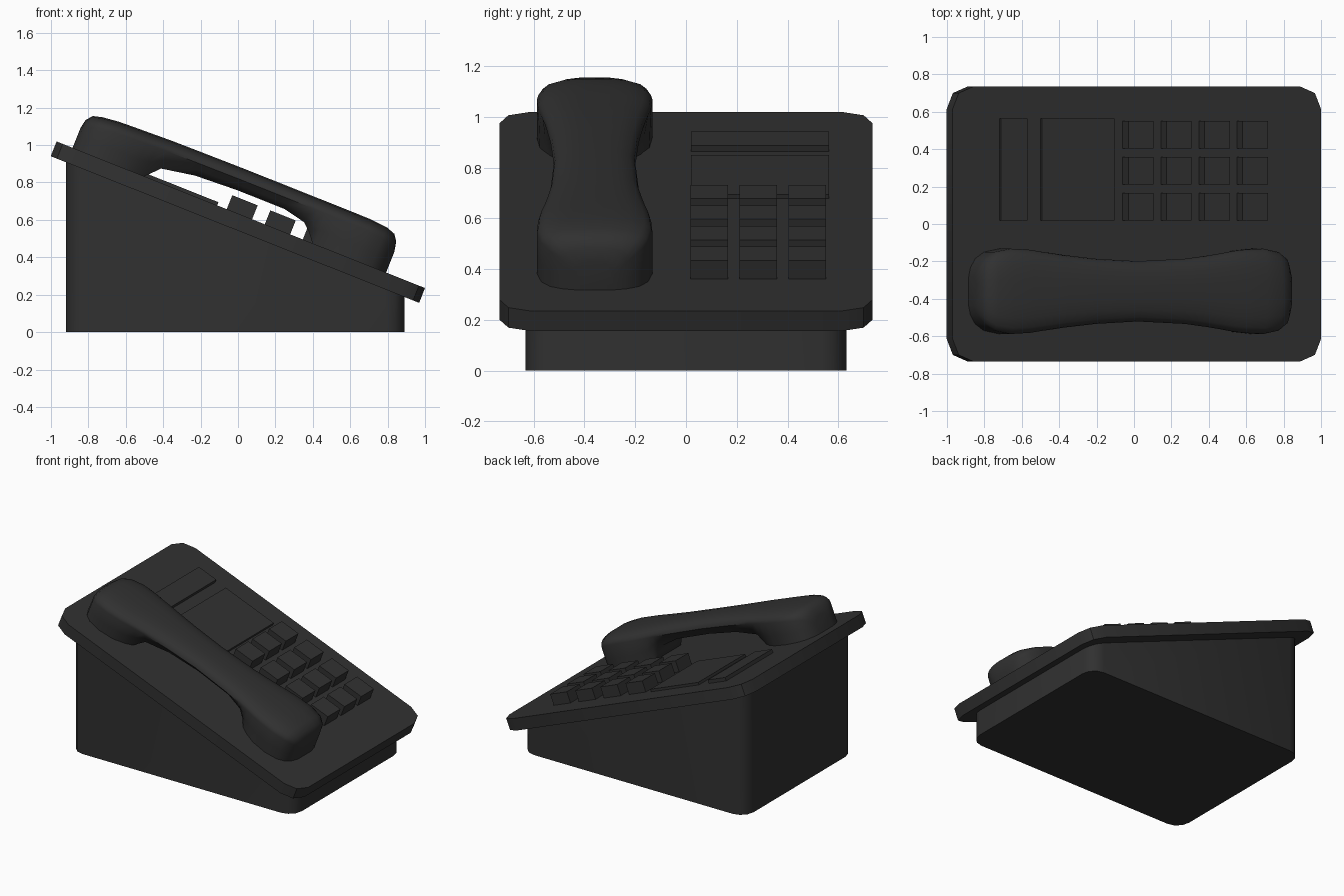
import bpy, bmesh, math
from mathutils import Matrix, Vector

cube = bpy.data.objects.get("Cube")
if cube:
    bpy.data.objects.remove(cube, do_unlink=True)

black = bpy.data.materials.new("charcoal_plastic")
black.use_nodes = True
color = (0.03, 0.03, 0.03, 1)
black.diffuse_color = color
black.node_tree.nodes["Principled BSDF"].inputs["Base Color"].default_value = color

# Frame of the sloping deck: x runs down the slope, z is its normal
TILT = math.radians(21.7)
DECK = Matrix.Translation((0.015, 0, 0.6275)) @ Matrix.Rotation(TILT, 4, 'Y')


def finish(name, bm, matrix=None, angle=35):
    bmesh.ops.recalc_face_normals(bm, faces=bm.faces)
    if matrix:
        bm.transform(matrix)
    mesh = bpy.data.meshes.new(name)
    bm.to_mesh(mesh)
    bm.free()
    mesh.materials.append(black)
    obj = bpy.data.objects.new(name, mesh)
    bpy.context.collection.objects.link(obj)
    bpy.ops.object.select_all(action='DESELECT')
    obj.select_set(True)
    bpy.context.view_layer.objects.active = obj
    bpy.ops.object.shade_smooth_by_angle(angle=math.radians(angle))
    return obj


def loft(rings):
    bm = bmesh.new()
    loops = [[bm.verts.new(p) for p in ring] for ring in rings]
    n = len(loops[0])
    for a, b in zip(loops, loops[1:]):
        for i in range(n):
            j = (i + 1) % n
            bm.faces.new((a[i], a[j], b[j], b[i]))
    bm.faces.new(loops[0])
    bm.faces.new(loops[-1])
    return bm


def rounded_rect(x0, x1, half_y, radius, steps):
    points = []
    corners = ((x1, 1, 1), (x0, -1, 1), (x0, -1, -1), (x1, 1, -1))
    for k, (x, sx, sy) in enumerate(corners):
        for i in range(steps + 1):
            a = math.pi / 2 * (k + i / steps)
            points.append((x - sx * radius + radius * math.cos(a),
                           sy * (half_y - radius) + radius * math.sin(a)))
    return points


def box(name, x0, x1, y0, y1, height):
    bm = bmesh.new()
    bmesh.ops.create_cube(bm, size=1)
    size = Matrix.Diagonal((x1 - x0, y1 - y0, height + 0.02, 1))
    place = Matrix.Translation(((x0 + x1) / 2, (y0 + y1) / 2, height / 2 - 0.01))
    return finish(name, bm, DECK @ place @ size)


# Wedge body, its top tucked inside the deck plate
outline = rounded_rect(-0.92, 0.89, 0.632, 0.1, 3)
finish("wedge_body", loft([
    [(x, y, 0) for x, y in outline],
    [(x, y, 0.578 - math.tan(TILT) * (x - 0.015)) for x, y in outline]]))

# Sloping deck plate with clipped round corners
outline = rounded_rect(-1.06, 1.06, 0.735, 0.12, 2)
finish("deck_plate", loft([[(x, y, z) for x, y in outline] for z in (-0.085, 0)]), DECK)

# Display panel and label strip
box("display_panel", -0.554, -0.136, 0.02, 0.563, 0.018)
box("label_strip", -0.791, -0.64, 0.02, 0.563, 0.025)

# Keypad, four columns by three rows
for col in range(4):
    for row in range(3):
        x, y = -0.081 + 0.219 * col, 0.018 + 0.193 * row
        box(f"key_{col + 1}_{row + 1}", x, x + 0.146, y, y + 0.147, 0.08)

# Handset stations: position, half width, underside, top, underside width ratio
stations = [
    (-0.968, 0.075, -0.02, 0.115, 1), (-0.958, 0.125, -0.02, 0.165, 1),
    (-0.93, 0.175, -0.02, 0.199, 1), (-0.88, 0.21, -0.02, 0.212, 1),
    (-0.79, 0.228, -0.02, 0.222, 1), (-0.68, 0.222, -0.02, 0.226, 0.97),
    (-0.61, 0.211, -0.02, 0.228, 0.85), (-0.555, 0.204, 0.0, 0.23, 0.7),
    (-0.487, 0.194, 0.072, 0.232, 0.65), (-0.305, 0.174, 0.104, 0.234, 0.62),
    (-0.065, 0.161, 0.115, 0.236, 0.6), (0.206, 0.174, 0.115, 0.236, 0.62),
    (0.33, 0.19, 0.088, 0.236, 0.65), (0.375, 0.197, 0.047, 0.236, 0.68),
    (0.42, 0.204, -0.01, 0.236, 0.75), (0.48, 0.215, -0.02, 0.236, 0.88),
    (0.55, 0.223, -0.02, 0.236, 0.97), (0.66, 0.228, -0.02, 0.235, 1),
    (0.75, 0.21, -0.02, 0.227, 1), (0.8, 0.175, -0.02, 0.21, 1),
    (0.825, 0.125, -0.02, 0.175, 1), (0.836, 0.075, -0.02, 0.12, 1)]


def handset_ring(x, w, low, top, ratio):
    half = [(w * 0.3, top - 0.001), (w * 0.62, top - 0.008), (w * 0.86, top - 0.023),
            (w * 0.97, top - 0.042), (w, top - 0.062),
            (w * (1 + ratio) / 2, (top - 0.062 + low) / 2), (w * ratio, low)]
    ring = [(y, z) for y, z in half] + [(-y, z) for y, z in reversed(half)]
    return [(x, y - 0.36, z) for y, z in ring]


finish("handset", loft([handset_ring(*s) for s in stations]), DECK, 50)
